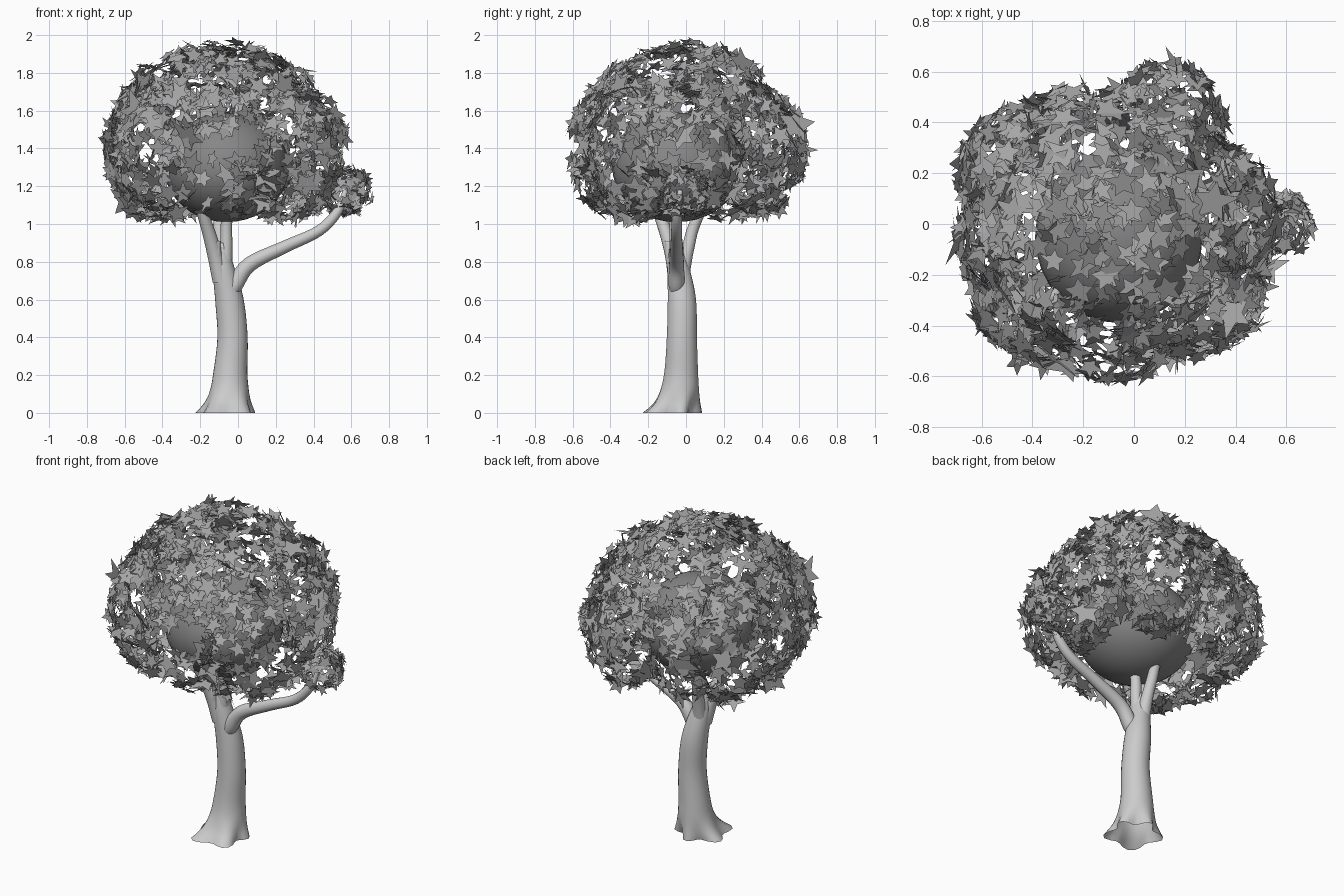
import bpy, bmesh, math, random
from mathutils import Vector, Matrix

if "Cube" in bpy.data.objects:
    bpy.data.objects.remove(bpy.data.objects["Cube"])
random.seed(7)


def spline(pts, steps):
    """Catmull-Rom through (x, y, z, radius) points."""
    p = [Vector(q) for q in pts]
    p = [p[0] * 2 - p[1]] + p + [p[-1] * 2 - p[-2]]
    out = []
    for i in range(1, len(p) - 2):
        a, b, c, d = p[i - 1:i + 3]
        for s in range(steps):
            t = s / steps
            out.append(0.5 * (2 * b + (c - a) * t + (2 * a - 5 * b + 4 * c - d) * t * t
                              + (3 * b - a - 3 * c + d) * t ** 3))
    return out + [p[-2]]


def shade(name, g):
    m = bpy.data.materials.new(name)
    m.diffuse_color = (g, g, g, 1)
    m.use_nodes = True
    m.node_tree.nodes["Principled BSDF"].inputs["Base Color"].default_value = m.diffuse_color
    return m


def finish(name, bm, smooth=True, mat=None):
    me = bpy.data.meshes.new(name)
    bm.to_mesh(me)
    bm.free()
    ob = bpy.data.objects.new(name, me)
    bpy.context.collection.objects.link(ob)
    if mat:
        me.materials.append(mat)
    for f in me.polygons:
        f.use_smooth = smooth
    return ob


def tube(name, pts, sides=16, steps=5, shape=None, cap=True):
    bm = bmesh.new()
    path = spline(pts, steps)
    rings = []
    for i, q in enumerate(path):
        tan = (path[min(i + 1, len(path) - 1)] - path[max(i - 1, 0)]).to_3d().normalized()
        if shape and q.z < 0.2:
            tan = Vector((0, 0, 1))
        u = Vector((0, 1, 0)).cross(tan).normalized()
        v = tan.cross(u)
        ring = []
        for k in range(sides):
            a = math.tau * k / sides
            r = q[3] * (shape(a, q.z) if shape else 1)
            ring.append(bm.verts.new(q.to_3d() + (u * math.cos(a) + v * math.sin(a)) * r))
        rings.append(ring)
    for a, b in zip(rings, rings[1:]):
        for k in range(sides):
            j = (k + 1) % sides
            bm.faces.new((a[k], a[j], b[j], b[k]))
    if cap:
        bm.faces.new(rings[-1])
    return finish(name, bm)


# Trunk with flared roots, open underneath
def roots(a, z):
    w = max(0, 1 - z / 0.16) ** 2
    lobes = 0.20 * math.cos(5 * (a - math.radians(235)))
    lean = 0.20 * math.cos(a - math.radians(235))
    return 1 + w * (lobes + lean)


tube("trunk", [(-0.05, -0.06, 0, 0.142), (-0.046, -0.04, 0.08, 0.112), (-0.041, -0.026, 0.2, 0.091),
               (-0.029, -0.022, 0.4, 0.08), (-0.046, -0.022, 0.6, 0.075),
               (-0.08, -0.042, 0.78, 0.056), (-0.09, -0.05, 0.9, 0.035)], 30, 5, roots)

# Branches
branches = {
    "side_branch": [(-0.06, -0.05, 0.6, 0.02), (-0.02, -0.05, 0.67, 0.042), (0.06, -0.05, 0.785, 0.04),
                    (0.25, -0.05, 0.88, 0.033), (0.43, -0.05, 0.965, 0.029), (0.53, -0.045, 1.07, 0.025),
                    (0.57, -0.03, 1.18, 0.012)],
    "left_branch": [(-0.09, -0.05, 0.7, 0.045), (-0.125, -0.075, 0.85, 0.04), (-0.175, -0.13, 1.02, 0.032),
                    (-0.27, -0.24, 1.3, 0.025), (-0.36, -0.32, 1.45, 0.012)],
    "middle_branch": [(-0.075, -0.045, 0.7, 0.045), (-0.062, -0.055, 0.88, 0.033), (-0.06, -0.06, 1.02, 0.03),
                      (-0.03, -0.1, 1.4, 0.022), (0.0, -0.16, 1.65, 0.01)],
    "back_branch": [(-0.08, -0.03, 0.7, 0.045), (-0.09, 0.01, 0.87, 0.034), (-0.1, 0.055, 1.02, 0.03),
                    (-0.06, 0.2, 1.3, 0.02), (0.05, 0.32, 1.45, 0.01)],
    "branch_stub": [(-0.09, -0.05, 0.75, 0.03), (-0.112, -0.085, 0.84, 0.025), (-0.115, -0.09, 0.91, 0.022)],
}
for name, pts in branches.items():
    tube(name, pts, 14)

# Solid inner core of the crown
bm = bmesh.new()
bmesh.ops.create_uvsphere(bm, u_segments=32, v_segments=20, radius=1,
                          matrix=Matrix.Translation((-0.06, -0.05, 1.3)) @ Matrix.Diagonal((0.33, 0.34, 0.29, 1)))
finish("crown_core", bm, True, shade("core_grey", 0.24))

# Lumps whose surface carries the leaves: centre, radii
lumps = [((-0.09, -0.01, 1.49), (0.56, 0.54, 0.46)),
         ((-0.42, 0.20, 1.40), (0.27, 0.26, 0.37)),
         ((-0.46, -0.05, 1.40), (0.24, 0.26, 0.37)),
         ((-0.36, -0.28, 1.40), (0.27, 0.27, 0.37)),
         ((-0.08, -0.36, 1.40), (0.30, 0.26, 0.37)),
         ((0.22, -0.25, 1.38), (0.30, 0.28, 0.36)),
         ((0.12, 0.38, 1.38), (0.24, 0.25, 0.33)),
         ((0.33, 0.0, 1.38), (0.25, 0.30, 0.34)),
         ((-0.22, 0.31, 1.38), (0.26, 0.22, 0.34)),
         ((0.58, 0.0, 1.17), (0.13, 0.12, 0.12))]


def depth(p, lump):
    c, r = lump
    return math.sqrt(sum(((p[i] - c[i]) / r[i]) ** 2 for i in range(3)))


def add_leaf(bm, p, n, r):
    """Flat five-pointed leaf with a long tip, lying against the crown."""
    n = (n + Vector([random.gauss(0, 0.4) for _ in range(3)])).normalized()
    rot = n.to_track_quat('Z', 'Y').to_matrix() @ Matrix.Rotation(random.uniform(0, math.tau), 3, 'Z')
    rim = []
    for k in range(10):
        a = math.tau * k / 10
        s = r * ((1.25 if k == 0 else 0.95) if k % 2 == 0 else 0.48)
        rim.append(bm.verts.new(p + rot @ Vector((math.cos(a) * s, math.sin(a) * s, 0))))
    bm.faces.new(rim)


# Leaves
bm = bmesh.new()
for lump in lumps:
    c, r = Vector(lump[0]), Vector(lump[1])
    small = r.x < 0.15
    area = 4 * math.pi * (((r.x * r.y) ** 1.6 + (r.x * r.z) ** 1.6 + (r.y * r.z) ** 1.6) / 3) ** (1 / 1.6)
    for _ in range(int(area * (480 if small else 250))):
        d = Vector([random.gauss(0, 1) for _ in range(3)]).normalized()
        p = c + Vector([d[i] * r[i] for i in range(3)]) * random.uniform(0.9, 1.04)
        n = Vector([d[i] / r[i] for i in range(3)]).normalized()
        if any(o is not lump and depth(p, o) < 0.9 for o in lumps):
            continue
        # sparse window under and in front of the core
        if math.hypot(p.x + 0.06, p.y + 0.03) < 0.36 and p.z < 1.3:
            continue
        if -0.32 < p.x < 0.05 and p.y < 0 and p.z < 1.42 and random.random() < 0.5:
            continue
        size = random.uniform(0.035, 0.05) if small else random.uniform(0.045, 0.068)
        if not small and random.random() < 0.07:
            size *= 1.6
        add_leaf(bm, p, n, size)
finish("leaves", bm, False, shade("leaf_grey", 0.38))
